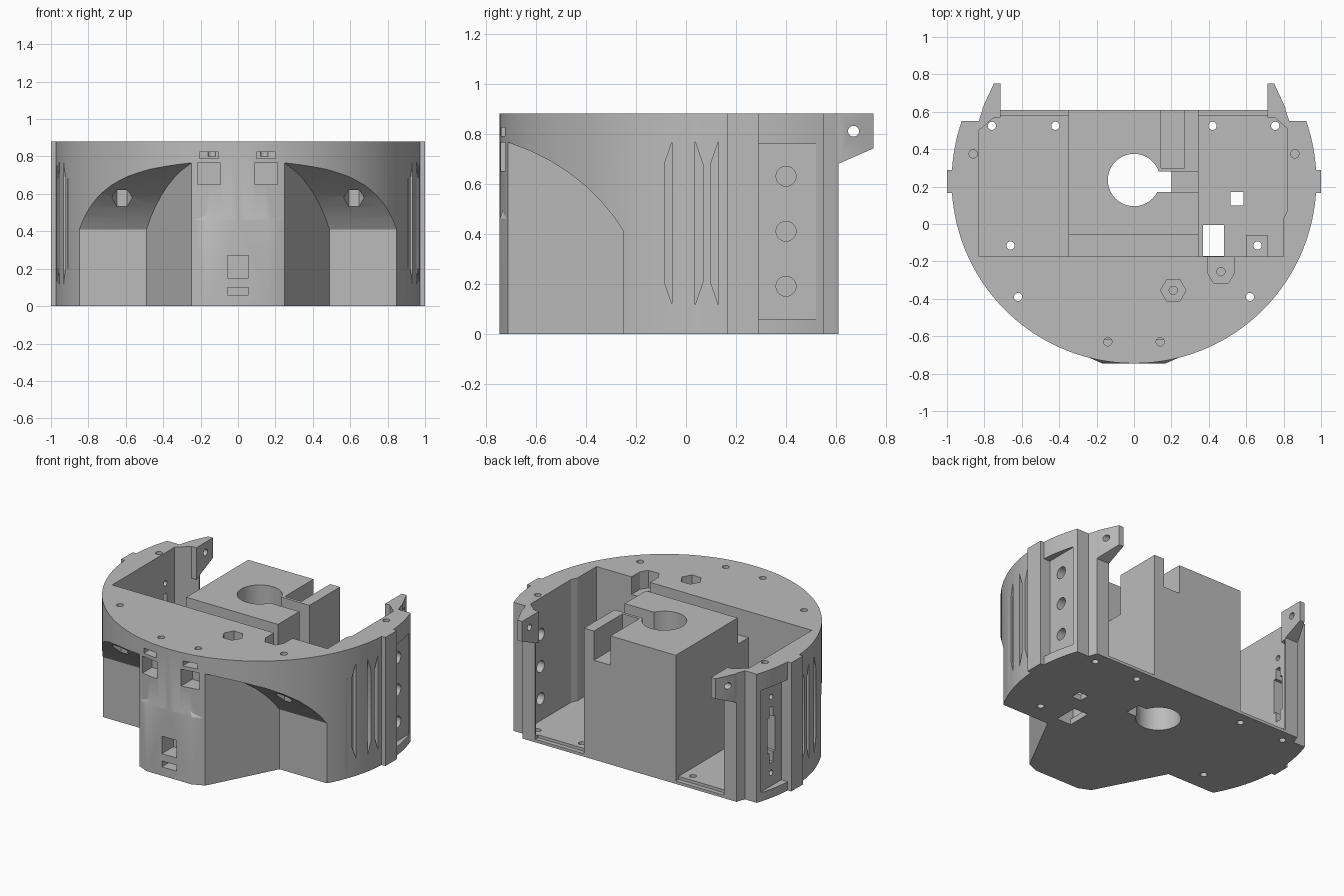
import bpy, bmesh, math

cube = bpy.data.objects.get("Cube")
if cube:
    bpy.data.objects.remove(cube, do_unlink=True)

grey = bpy.data.materials.new("plain grey")
grey.use_nodes = True
colour = (0.5, 0.5, 0.5, 1)
grey.diffuse_color = colour
for node in grey.node_tree.nodes:
    if node.type == "BSDF_PRINCIPLED":
        node.inputs["Base Color"].default_value = colour


def build(name, rings):
    """Loft a solid between two matching rings of points."""
    bm = bmesh.new()
    a, b = [[bm.verts.new(p) for p in ring] for ring in rings]
    n = len(a)
    bm.faces.new(a)
    bm.faces.new(b[::-1])
    for i in range(n):
        j = (i + 1) % n
        bm.faces.new((a[i], b[i], b[j], a[j]))
    bmesh.ops.recalc_face_normals(bm, faces=bm.faces)
    mesh = bpy.data.meshes.new(name)
    bm.to_mesh(mesh)
    bm.free()
    mesh.materials.append(grey)
    obj = bpy.data.objects.new(name, mesh)
    bpy.context.collection.objects.link(obj)
    return obj


def prism(name, pts, lo, hi, axis="z"):
    place = {"x": lambda a, b, h: (h, a, b),
             "y": lambda a, b, h: (a, h, b),
             "z": lambda a, b, h: (a, b, h)}[axis]
    return build(name, [[place(a, b, h) for a, b in pts] for h in (lo, hi)])


def box(x0, x1, y0, y1, z0, z1, name="cutter"):
    return prism(name, [(x0, y0), (x1, y0), (x1, y1), (x0, y1)], z0, z1)


def disc(u, v, r, lo, hi, axis="z", sides=24):
    turn = math.tau / sides
    pts = [(u + r * math.cos(i * turn), v + r * math.sin(i * turn)) for i in range(sides)]
    return prism("cutter", pts, lo, hi, axis)


def combine(target, tool, operation="DIFFERENCE"):
    mod = target.modifiers.new("shape", "BOOLEAN")
    mod.operation = operation
    mod.solver = "EXACT"
    mod.object = tool
    bpy.context.view_layer.objects.active = target
    bpy.ops.object.modifier_apply(modifier=mod.name)
    bpy.data.objects.remove(tool, do_unlink=True)


def flip(pts, s):
    return [(s * x, y) for x, y in pts]


# Round body with a flat back
CY, R, TOP, FLOOR = 0.23, 0.975, 0.88, 0.04
end = math.atan2(0.32, 0.92)
steps = 100
outline = []
for i in range(steps + 1):
    t = end - (math.pi + 2 * end) * i / steps
    outline.append((R * math.cos(t), CY + R * math.sin(t)))
outline += [(-0.83, 0.55), (-0.81, 0.61), (0.81, 0.61), (0.83, 0.55)]
body = prism("round_chassis", outline, 0, TOP)

# Flat front pad, fading into the curve at its top
pad = [(-0.25, -0.71), (-0.17, -0.745), (0.17, -0.745), (0.25, -0.71), (0.2, -0.6), (-0.2, -0.6)]
combine(body, prism("pad", pad, 0, 0.46), "UNION")
low = [(x, y, 0.46) for x, y in pad]
high = [(x * 0.7, y + 0.035, 0.56) for x, y in pad]
combine(body, build("pad_top", [low, high]), "UNION")

# Rear pockets either side of the central block
left_pocket = [(0.345, -0.175), (0.8, -0.175), (0.8, 0.03), (0.82, 0.07), (0.82, 0.51),
               (0.715, 0.6), (0.715, 0.7), (0.345, 0.7)]
right_pocket = [(-0.35, -0.175), (-0.83, -0.175), (-0.83, 0.5), (-0.715, 0.6),
                (-0.715, 0.7), (-0.35, 0.7)]
combine(body, prism("cutter", left_pocket, FLOOR, 1))
combine(body, prism("cutter", right_pocket, FLOOR, 1))
for x0, x1 in ((-0.715, -0.35), (0.345, 0.715)):
    combine(body, box(x0, x1, 0.58, 0.7, 0.02, 0.2))

# Lower ledge in front of the block, bore, keyway and rear gap
combine(body, box(-0.36, 0.36, -0.175, -0.06, 0.7, 1))
combine(body, disc(0, 0.235, 0.14, -0.1, 1, sides=40))
combine(body, box(0.08, 0.2, 0.17, 0.28, -0.1, 1))
combine(body, box(0.18, 0.4, 0.17, 0.28, 0.6, 1))
combine(body, box(0.145, 0.27, 0.3, 0.7, 0.68, 1))

# Arched wheel wells, with a slanted inner wall
arch = [(-0.25, -0.1), (-0.25, 0.41), (-0.29, 0.47), (-0.34, 0.53), (-0.4, 0.59), (-0.47, 0.645),
        (-0.54, 0.69), (-0.62, 0.73), (-0.71, 0.765), (-0.95, 0.83), (-0.95, -0.1)]
for s in (-1, 1):
    inner = [(s * (0.25 + (y + 0.71) * 0.52), y, z) for y, z in arch]
    outer = [(s * 1.2, y, z) for y, z in arch]
    combine(body, build("cutter", [inner, outer]))
    combine(body, disc(s * 0.62, -0.39, 0.055, 0.3, 0.66, sides=6))
    combine(body, disc(s * 0.62, -0.39, 0.022, 0.3, 1))

# Side grooves, recessed panels and top screw holes
for s in (-1, 1):
    for c in (-0.102, 0.083):
        for d in (-1, 1):
            sliver = [(c + d * 0.047, 0.115), (c + d * 0.047, 0.77),
                      (c + d * 0.016, 0.68), (c + d * 0.016, 0.205)]
            combine(body, prism("cutter", sliver, s * 0.91, s * 1.1, "x"))
    x0, x1 = sorted((s * 0.925, s * 1.1))
    combine(body, box(x0, x1, 0.29, 0.52, 0.06, 0.76))
    combine(body, disc(s * 0.86, 0.375, 0.022, 0.8, 1))
    combine(body, disc(s * 0.14, -0.63, 0.022, 0.8, 1))

# Round ports on one side, a stepped port on the other
for z in (0.19, 0.41, 0.63):
    combine(body, disc(0.4, z, 0.04, 0.7, 1.1, "x"))
combine(body, box(-1.1, -0.78, 0.36, 0.44, 0.29, 0.53))
combine(body, box(-1.1, -0.78, 0.38, 0.42, 0.22, 0.6))
for z in (0.15, 0.67):
    combine(body, disc(0.4, z, 0.018, -1.1, -0.78, "x"))

# Front windows
for x in (-0.155, 0.15):
    combine(body, box(x - 0.062, x + 0.062, -0.9, -0.62, 0.65, 0.765))
    combine(body, box(x - 0.05, x + 0.05, -0.9, -0.62, 0.79, 0.825))
combine(body, box(-0.055, 0.055, -0.9, -0.62, 0.15, 0.27))
combine(body, box(-0.055, 0.055, -0.9, -0.62, 0.06, 0.1))

# Hexagonal pockets in the top
combine(body, disc(0.21, -0.355, 0.068, 0.78, 1, sides=6))
combine(body, disc(0.21, -0.355, 0.022, 0.6, 1))
notch = [(0.395, -0.16), (0.535, -0.16), (0.535, -0.265), (0.505, -0.315), (0.425, -0.315), (0.395, -0.265)]
combine(body, prism("cutter", notch, 0.76, 1))
combine(body, disc(0.465, -0.255, 0.022, 0.6, 1))

# Floor boss and openings
combine(body, box(0.6, 0.715, -0.2, -0.06, 0.02, 0.09), "UNION")
for x, y in ((-0.76, 0.525), (-0.42, 0.525), (0.42, 0.525), (0.755, 0.525), (-0.66, -0.115), (0.66, -0.115)):
    combine(body, disc(x, y, 0.022, -0.1, 0.3))
combine(body, box(0.37, 0.48, -0.17, -0.005, -0.1, 0.2))
combine(body, box(0.515, 0.585, 0.1, 0.17, -0.1, 0.2))

# Side ribs and rear ears
parts = [body]
ear = [(0.715, 0.57), (0.715, 0.75), (0.75, 0.75), (0.81, 0.62), (0.81, 0.57)]
for side, s in (("left", 1), ("right", -1)):
    x0, x1 = sorted((s * 0.94, s))
    parts.append(box(x0, x1, 0.165, 0.29, 0, TOP, side + "_rib"))
    plan = flip(ear, s)
    lug = build(side + "_ear", [[(x, y, 0.68 + (y - 0.61) * 0.44) for x, y in plan],
                                [(x, y, TOP) for x, y in plan]])
    combine(lug, disc(0.67, 0.81, 0.022, s * 0.6, s * 0.95, "x"))
    parts.append(lug)

# Smooth the curves, keep the edges crisp
bpy.ops.object.select_all(action="DESELECT")
for obj in parts:
    obj.select_set(True)
bpy.context.view_layer.objects.active = body
bpy.ops.object.shade_smooth_by_angle(angle=math.radians(25))
